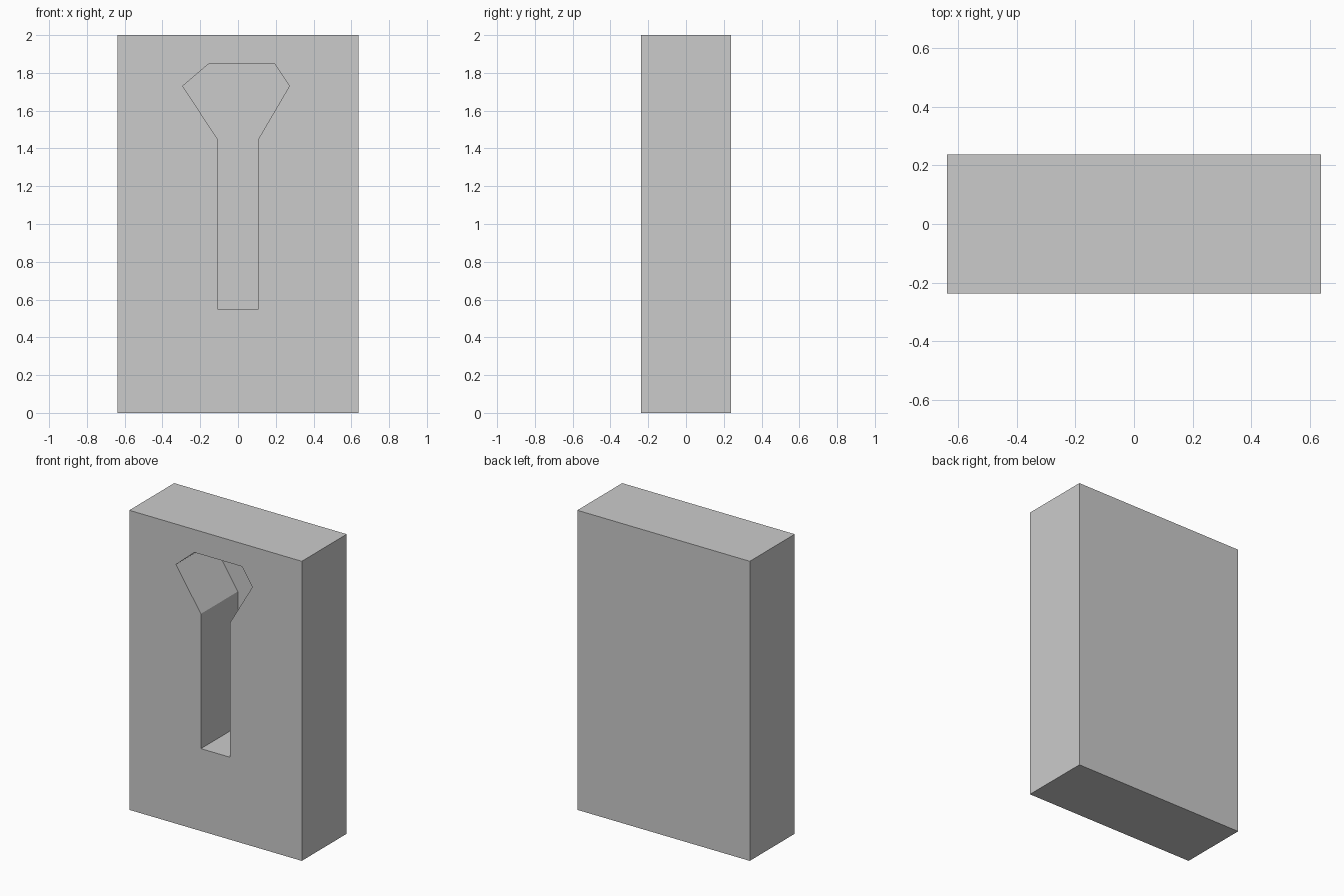
import bpy, bmesh

if "Cube" in bpy.data.objects:
    bpy.data.objects.remove(bpy.data.objects["Cube"])

W, D, H = 0.637, 0.237, 2.0   # half width, half depth, height
RECESS_DEPTH = 0.39


def prism(name, outline, y0, y1):
    """Extrude an x-z outline from y0 back to y1."""
    bm = bmesh.new()
    face = bm.faces.new([bm.verts.new((x, y0, z)) for x, z in outline])
    ext = bmesh.ops.extrude_face_region(bm, geom=[face])
    moved = [g for g in ext["geom"] if isinstance(g, bmesh.types.BMVert)]
    bmesh.ops.translate(bm, verts=moved, vec=(0, y1 - y0, 0))
    bmesh.ops.recalc_face_normals(bm, faces=bm.faces)
    mesh = bpy.data.meshes.new(name)
    bm.to_mesh(mesh)
    bm.free()
    obj = bpy.data.objects.new(name, mesh)
    bpy.context.collection.objects.link(obj)
    return obj


# Solid slab
block = prism("block", [(-W, 0), (W, 0), (W, H), (-W, H)], -D, D)

# Slot with a faceted, slightly lopsided head, cut into the front only
keyhole = [(-0.108, 0.55), (0.108, 0.55), (0.108, 1.45), (0.272, 1.73),
           (0.195, 1.847), (-0.156, 1.847), (-0.293, 1.73), (-0.108, 1.45)]
cutter = prism("keyhole_cutter", keyhole, -D - 0.1, -D + RECESS_DEPTH)
cutter.hide_render = True
cutter.display_type = 'WIRE'

cut = block.modifiers.new("keyhole_recess", 'BOOLEAN')
cut.operation = 'DIFFERENCE'
cut.solver = 'EXACT'
cut.object = cutter
